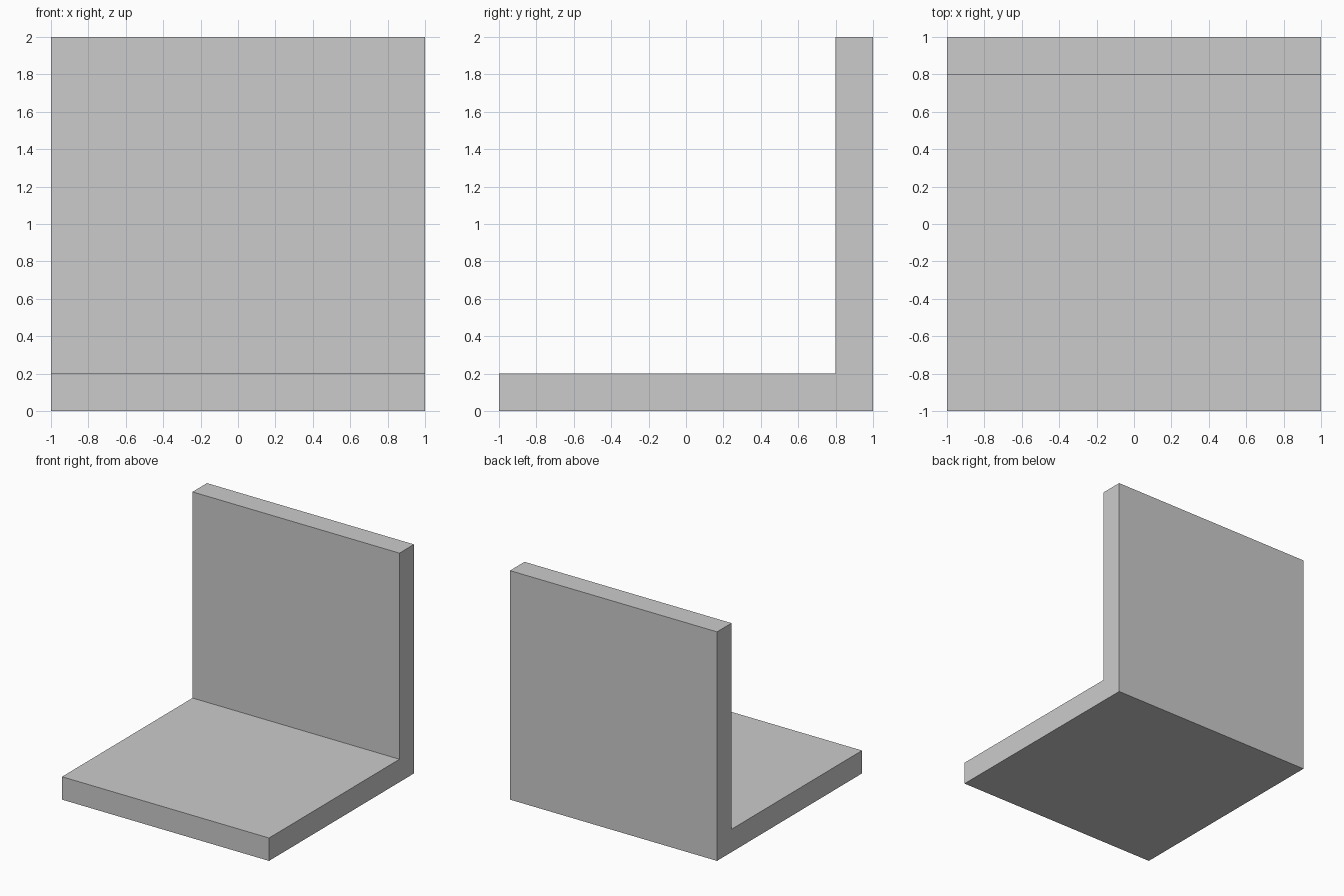
import bpy
import bmesh

if "Cube" in bpy.data.objects:
    bpy.data.objects.remove(bpy.data.objects["Cube"])

WIDTH = 2.0

# L-shaped side profile as (y, z): base plate and upright back plate
PROFILE = [(-1, 0), (1, 0), (1, 2), (0.8, 2), (0.8, 0.2), (-1, 0.2)]


def extrude_profile(name, profile, width):
    """Extrude a (y, z) profile along x, centred on x = 0."""
    bm = bmesh.new()
    face = bm.faces.new([bm.verts.new((-width / 2, y, z)) for y, z in profile])
    result = bmesh.ops.extrude_face_region(bm, geom=[face])
    moved = [v for v in result["geom"] if isinstance(v, bmesh.types.BMVert)]
    bmesh.ops.translate(bm, verts=moved, vec=(width, 0, 0))
    # Make sure exactly one cap closes the starting side
    bm.faces.ensure_lookup_table()
    if not any(all(abs(v.co.x + width / 2) < 1e-6 for v in f.verts) for f in bm.faces):
        bm.faces.new([v for v in bm.verts if v.co.x < 0])
    bmesh.ops.recalc_face_normals(bm, faces=bm.faces[:])
    mesh = bpy.data.meshes.new(name)
    bm.to_mesh(mesh)
    bm.free()
    obj = bpy.data.objects.new(name, mesh)
    bpy.context.collection.objects.link(obj)
    return obj


# Angle bracket
extrude_profile("angle_bracket", PROFILE, WIDTH)
